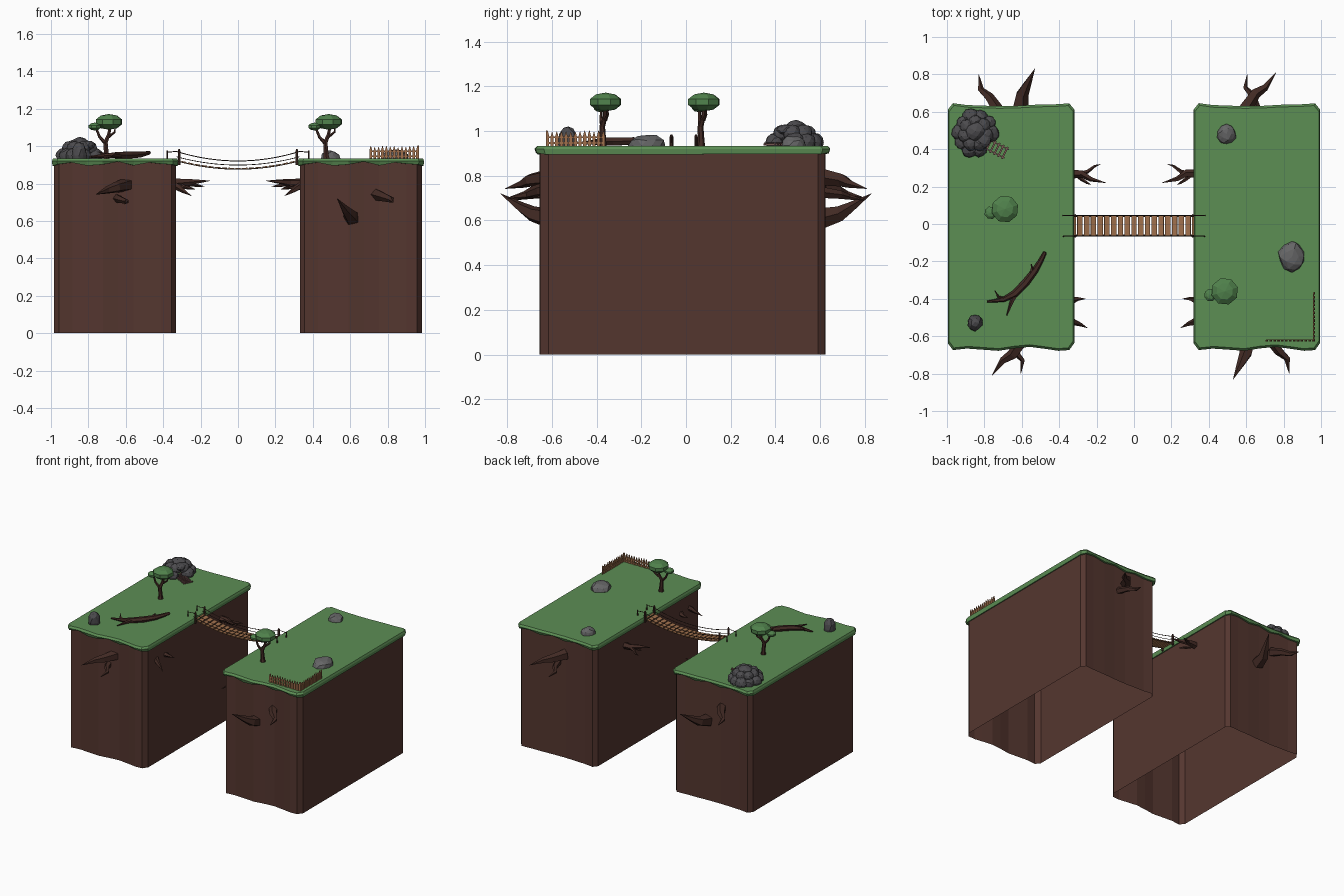
import bpy, bmesh, math, random
from mathutils import Vector, Matrix

if "Cube" in bpy.data.objects:
    bpy.data.objects.remove(bpy.data.objects["Cube"])

random.seed(4)


def material(name, r, g, b):
    m = bpy.data.materials.new(name)
    m.diffuse_color = [((c / 255 + 0.055) / 1.055) ** 2.4 for c in (r, g, b)] + [1]
    m.use_nodes = True
    m.node_tree.nodes["Principled BSDF"].inputs["Base Color"].default_value = m.diffuse_color
    return m


GRASS = material("grass green", 92, 142, 84)
LEAF = material("leaf green", 80, 130, 76)
DIRT = material("dirt brown", 84, 54, 47)
BARK = material("bark brown", 66, 42, 36)
WOOD = material("plank wood", 160, 112, 76)
ROPE = material("dark rope", 58, 42, 34)
ROCK = material("grey rock", 102, 102, 103)
DARK_ROCK = material("dark rock", 76, 75, 78)
RAIL = material("rusty rail", 120, 88, 84)


def finish(name, bm, mat):
    bmesh.ops.recalc_face_normals(bm, faces=bm.faces)
    me = bpy.data.meshes.new(name)
    bm.to_mesh(me)
    bm.free()
    me.materials.append(mat)
    ob = bpy.data.objects.new(name, me)
    bpy.context.collection.objects.link(ob)
    return ob


def skin(bm, rings, cap_start=True, cap_end=True):
    vs = [[bm.verts.new(p) for p in r] for r in rings]
    n = len(vs[0])
    for a, b in zip(vs, vs[1:]):
        for i in range(n):
            j = (i + 1) % n
            bm.faces.new((a[i], a[j], b[j], b[i]))
    if cap_start:
        bm.faces.new(vs[0][::-1])
    if cap_end:
        bm.faces.new(vs[-1])


def tube(bm, pts, radii, sides=5):
    pts = [Vector(p) for p in pts]
    rings = []
    for i, p in enumerate(pts):
        d = (pts[min(i + 1, len(pts) - 1)] - pts[max(i - 1, 0)]).normalized()
        ref = Vector((0, 0, 1)) if abs(d.z) < 0.9 else Vector((1, 0, 0))
        u = d.cross(ref).normalized()
        v = d.cross(u)
        rings.append([p + radii[i] * (u * math.cos(a) + v * math.sin(a))
                      for a in (2 * math.pi * k / sides for k in range(sides))])
    skin(bm, rings)


def box(bm, loc, size, rot=None):
    m = Matrix.Translation(loc) @ (rot or Matrix()) @ Matrix.Diagonal((*size, 1))
    bmesh.ops.create_cube(bm, size=1, matrix=m)


def boulder(bm, loc, size, jitter=0.12, turn=0.0):
    m = Matrix.Translation(loc) @ Matrix.Rotation(turn, 4, 'Z') @ Matrix.Diagonal((*size, 1))
    vs = bmesh.ops.create_icosphere(bm, subdivisions=2, radius=1)['verts']
    for v in vs:
        v.co = m @ (v.co * random.uniform(1 - jitter, 1 + jitter * 0.4))


# Cliff outline: x as a fraction of half width, y, and skirt height of the grass
FRONT = [(-1, -.638, .895), (-.92, -.674, .903), (-.7, -.666, .913), (-.45, -.672, .896), (-.2, -.678, .902),
         (.05, -.665, .917), (.3, -.657, .897), (.55, -.668, .913), (.75, -.678, .905), (.92, -.674, .902),
         (1, -.636, .895)]
BACK = [(1, .612, .897), (.92, .645, .903), (.7, .64, .913), (.4, .638, .897), (.1, .632, .914),
        (-.2, .63, .898), (-.45, .633, .912), (-.7, .636, .902), (-.92, .646, .9), (-1, .612, .897)]


def outline(cx, k, z=None):
    return [(cx + u * .338 * k, -.018 + (y + .018) * k, s if z is None else z) for u, y, s in FRONT + BACK]


for side, cx in (("left", -.657), ("right", .657)):
    bm = bmesh.new()
    skin(bm, [outline(cx, .967, 0), outline(cx, .967, .915)], cap_start=False, cap_end=False)
    finish(side + "_cliff", bm, DIRT)
    bm = bmesh.new()
    skin(bm, [outline(cx, .96), outline(cx, .99), outline(cx, 1, .92), outline(cx, .982, .934)], cap_start=False)
    finish(side + "_grass", bm, GRASS)

# Roots on the end faces, repeated on the back by a half turn
END_ROOTS = [
    [(-.59, -.61, .795), (-.65, -.70, .78), (-.70, -.73, .765), (-.76, -.81, .742)],
    [(-.655, -.61, .725), (-.63, -.69, .715), (-.595, -.73, .705), (-.605, -.80, .69)],
    [(.61, -.61, .61), (.60, -.69, .63), (.575, -.74, .66), (.53, -.83, .72)],
    [(.73, -.61, .745), (.775, -.68, .73), (.82, -.72, .715), (.83, -.80, .70)]]
for name, s in (("front_roots", 1), ("back_roots", -1)):
    bm = bmesh.new()
    for path, r in zip(END_ROOTS, (.04, .026, .048, .034)):
        tube(bm, [(x * s, y * s, z) for x, y, z in path], [r, r * .75, r * .5, .001])
    finish(name, bm, BARK)

# Roots in the gap, mirrored
GAP_ROOTS = [
    [(-.37, .265, .80), (-.28, .27, .805), (-.23, .24, .81), (-.15, .22, .815)],
    [(-.30, .265, .80), (-.25, .28, .795), (-.21, .31, .788), (-.18, .32, .785)],
    [(-.31, .27, .79), (-.28, .24, .78), (-.25, .22, .775), (-.23, .21, .77)],
    [(-.36, -.42, .79), (-.32, -.405, .785), (-.30, -.40, .78), (-.26, -.40, .775)],
    [(-.36, -.50, .80), (-.32, -.525, .78), (-.29, -.535, .76), (-.25, -.555, .735)]]
for name, s in (("left_gap_roots", 1), ("right_gap_roots", -1)):
    bm = bmesh.new()
    for path, r in zip(GAP_ROOTS, (.03, .016, .015, .024, .026)):
        tube(bm, [(x * s, y, z) for x, y, z in path], [r, r * .7, r * .45, .001])
    finish(name, bm, BARK)


# Rope bridge
def sag(x, mid, end):
    return mid + (end - mid) * (x / .33) ** 2


bm = bmesh.new()
N = 19
for i in range(N):
    x = -.325 + .65 * i / (N - 1)
    tilt = Matrix.Rotation(-math.atan(2 * .045 * x / .33 ** 2), 4, 'Y')
    box(bm, (x, -.01, sag(x, .881, .926)), (.029, .108, .006), tilt)
finish("bridge_planks", bm, WOOD)

bm = bmesh.new()
xs = [-.33 + .66 * i / 16 for i in range(17)]
for y in (-.065, .045):
    top = [(x, y, sag(x, .921, .972)) for x in xs]
    tube(bm, [(-.378, y, .968)] + top + [(.378, y, .968)], [.0025] * 19, 4)
    tube(bm, [(x, y, sag(x, .899, .944)) for x in xs], [.002] * 17, 4)
    tube(bm, [(x, y * .9, sag(x, .877, .922)) for x in xs], [.0025] * 17, 4)
finish("bridge_ropes", bm, ROPE)

bm = bmesh.new()
for y in (-.065, .045):
    for s in (-1, 1):
        tube(bm, [(s * .315, y, .90), (s * .315, y, .975), (s * .315, y, .985)], [.008, .008, .004], 6)
        tube(bm, [(s * .378, y, .92), (s * .378, y, .976)], [.0045, .0035], 5)
finish("bridge_posts", bm, BARK)

# Trees
for side, x, y in (("left", -.69, .08), ("right", .485, -.36)):
    bm = bmesh.new()
    tube(bm, [(x - .012, y - .015, .92), (x - .014, y - .012, .955), (x - .018, y - .015, 1.02),
              (x - .002, y - .003, 1.06), (x + .008, y, 1.11)], [.022, .015, .013, .01, .008], 6)
    tube(bm, [(x - .018, y - .015, 1.015), (x - .05, y - .02, 1.05), (x - .07, y - .02, 1.10)], [.011, .008, .006], 5)
    tube(bm, [(x - .002, y, 1.05), (x + .03, y + .01, 1.075), (x + .035, y + .01, 1.11)], [.008, .006, .004], 5)
    finish(side + "_tree_trunk", bm, BARK)
    bm = bmesh.new()
    for dx, dy, z, r, h in ((0, 0, 1.13, .077, .042), (-.076, -.02, 1.105, .036, .021)):
        m = Matrix.Translation((x + dx, y + dy, z)) @ Matrix.Rotation(.3, 4, 'Z') @ Matrix.Diagonal((r, r, h, 1))
        bmesh.ops.create_uvsphere(bm, u_segments=8, v_segments=5, radius=1, matrix=m)
    finish(side + "_tree_crown", bm, LEAF)

# Fallen branch
bm = bmesh.new()
tube(bm, [(-.785, -.415, .945), (-.70, -.405, .95), (-.64, -.375, .952), (-.58, -.315, .953), (-.53, -.25, .955),
          (-.50, -.20, .96), (-.475, -.15, .965)], [.005, .013, .02, .021, .018, .014, .01], 6)
tube(bm, [(-.63, -.37, .95), (-.655, -.42, .95), (-.68, -.49, .945)], [.015, .011, .003])
tube(bm, [(-.69, -.40, .95), (-.725, -.39, .96), (-.745, -.355, .97)], [.01, .007, .002])
tube(bm, [(-.55, -.28, .955), (-.545, -.235, .965), (-.55, -.215, .968)], [.012, .008, .003])
finish("fallen_branch", bm, BARK)

# Loose rocks
for name, loc, size, mat in (("small_rock", (-.85, -.527, .95), (.042, .046, .076), DARK_ROCK),
                             ("back_rock", (.495, .48, .935), (.053, .058, .045), ROCK),
                             ("large_rock", (.845, -.175, .935), (.075, .085, .053), ROCK)):
    bm = bmesh.new()
    boulder(bm, loc, size)
    finish(name, bm, mat)

# Cave of piled boulders, open towards the track
bm = bmesh.new()
CX, CY, OPEN = -.848, .485, math.radians(-38)
for count, radius, z, size, gap in ((9, .082, .95, .043, 38), (7, .055, .99, .042, 30)):
    for i in range(count):
        a = OPEN + math.radians(gap + (360 - 2 * gap) * i / (count - 1))
        s = size * random.uniform(.9, 1.12)
        boulder(bm, (CX + radius * math.cos(a), CY + radius * 1.1 * math.sin(a), z), (s, s, s * .95), .1, a)
boulder(bm, (CX, CY + .01, 1.005), (.055, .055, .045), .1)
boulder(bm, (CX + .045, CY - .035, 1.005), (.04, .045, .026), .1)
finish("cave_boulders", bm, DARK_ROCK)

# Track leading out of the cave
start, end = Vector((-.83, .45, .94)), Vector((-.68, .375, .94))
along = (end - start).normalized()
across = Vector((-along.y, along.x, 0))
turn = Matrix.Rotation(math.atan2(along.y, along.x), 4, 'Z')
bm = bmesh.new()
for s in (-1, 1):
    box(bm, (start + end) / 2 + across * .025 * s + Vector((0, 0, .004)), ((end - start).length, .007, .008), turn)
finish("track_rails", bm, RAIL)
bm = bmesh.new()
for i in range(7):
    box(bm, start.lerp(end, (i + .5) / 7), (.009, .072, .008), turn)
finish("track_ties", bm, RAIL)

# Picket fence around the front right corner
bm = bmesh.new()
for i in range(13):
    t = i / 12
    for x, y, ux, uy in ((.71 + .25 * t, -.624, 1, 0), (.965, -.62 + .25 * t, 0, 1)):
        h = .975 + random.uniform(-.003, .006)
        w, d = .007, .003
        ring = lambda z, k: [(x + ux * w * k * a + uy * d * b, y + uy * w * k * a + ux * d * b, z)
                             for a, b in ((-1, -1), (1, -1), (1, 1), (-1, 1))]
        skin(bm, [ring(.925, 1), ring(h, 1), ring(h + .022, .15)])
for z in (.947, .972):
    box(bm, (.835, -.619, z), (.26, .005, .008))
    box(bm, (.960, -.495, z), (.005, .26, .008))
finish("picket_fence", bm, WOOD)
